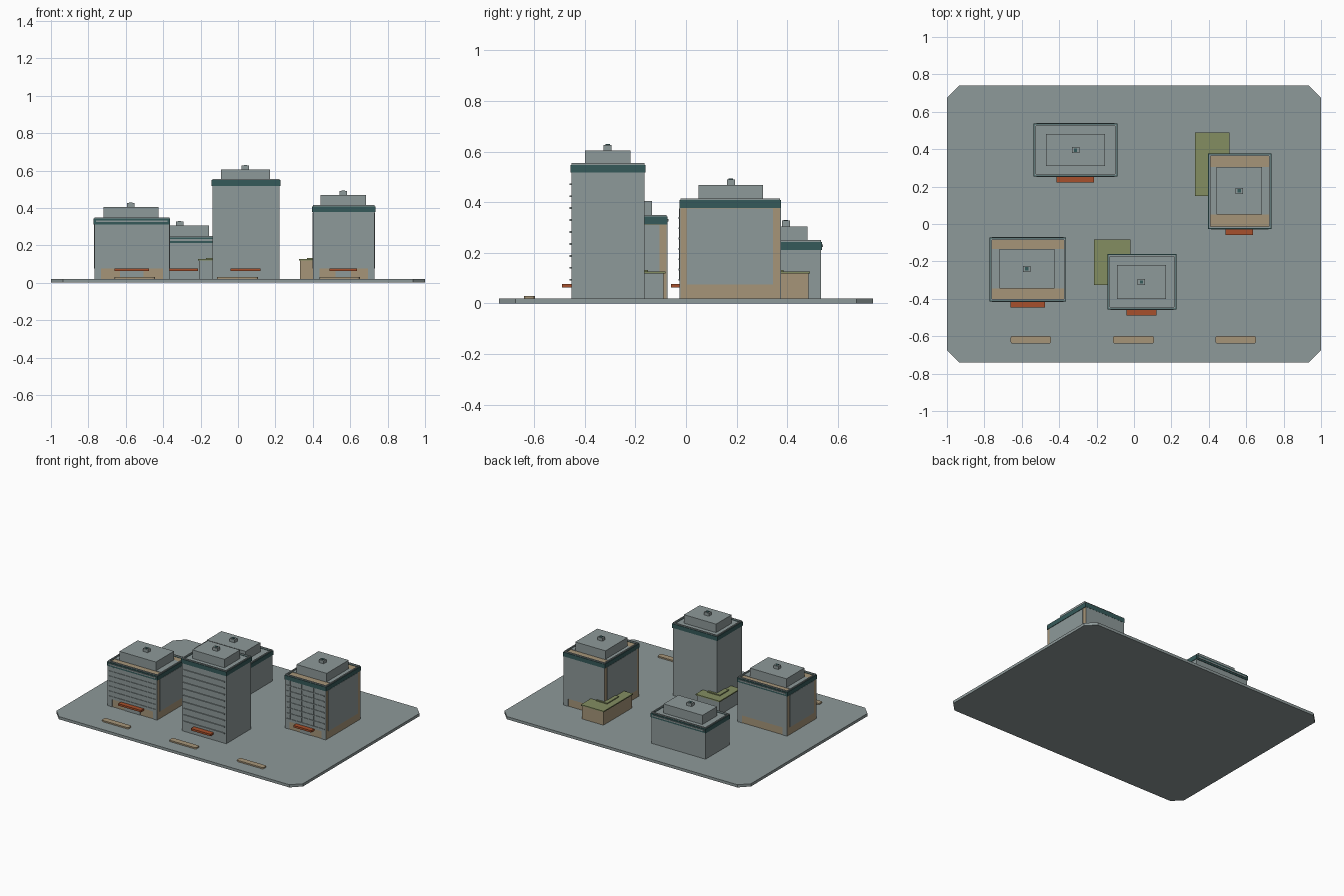
import bpy
import bmesh

cube = bpy.data.objects.get("Cube")
if cube:
    bpy.data.objects.remove(cube)


def material(name, rgb):
    m = bpy.data.materials.new(name)
    m.use_nodes = True
    color = (*rgb, 1)
    m.diffuse_color = color
    m.node_tree.nodes["Principled BSDF"].inputs["Base Color"].default_value = color
    return m


GREY = material("blue grey", (0.27, 0.32, 0.32))
TAN = material("tan", (0.38, 0.30, 0.19))
TEAL = material("dark teal", (0.036, 0.10, 0.10))
OLIVE = material("olive", (0.23, 0.27, 0.12))
RUST = material("rust orange", (0.39, 0.08, 0.025))
GROUND = 0.02


def boxes(name, mat, extents):
    """One object made of boxes, each given as (x0, x1, y0, y1, z0, z1)."""
    bm = bmesh.new()
    for x0, x1, y0, y1, z0, z1 in extents:
        for v in bmesh.ops.create_cube(bm, size=1)["verts"]:
            v.co.x = x1 if v.co.x > 0 else x0
            v.co.y = y1 if v.co.y > 0 else y0
            v.co.z = z1 if v.co.z > 0 else z0
    mesh = bpy.data.meshes.new(name)
    bm.to_mesh(mesh)
    bm.free()
    mesh.materials.append(mat)
    obj = bpy.data.objects.new(name, mesh)
    bpy.context.collection.objects.link(obj)
    return obj


def cut_corners(obj, amount, segments):
    """Bevel only the upright edges of a box."""
    bm = bmesh.new()
    bm.from_mesh(obj.data)
    upright = [e for e in bm.edges if abs(e.verts[0].co.z - e.verts[1].co.z) > 0.001]
    bmesh.ops.bevel(bm, geom=upright, offset=amount, offset_type='OFFSET',
                    segments=segments, profile=0.5, affect='EDGES')
    bm.to_mesh(obj.data)
    bm.free()


def ring(x0, x1, y0, y1, z0, z1, t):
    """Four walls of thickness t around a rectangle."""
    return [(x0, x1, y0, y0 + t, z0, z1), (x0, x1, y1 - t, y1, z0, z1),
            (x0, x0 + t, y0 + t, y1 - t, z0, z1), (x1 - t, x1, y0 + t, y1 - t, z0, z1)]


def tower(name, x0, x1, y0, y1, top, pent, canopy, floors, mullions=(), framed=False, rail=False):
    roof = top - 0.012
    p = 0.003
    # body, with grey facing plates where the frame is tan
    boxes(name + "_body", TAN if framed else GREY, [(x0, x1, y0, y1, GROUND, roof)])
    px0, px1, py0, py1, ptop = pent
    if framed:
        low = 0.075
        plates = [(x0 - p, x0, y0 + 0.025, y1 - 0.028, low, top - 0.04),
                  (x1, x1 + p, y0 + 0.025, y1 - 0.028, low, top - 0.04)]
        for f0, f1 in ((y0 - p, y0), (y1, y1 + p)):
            plates += [(x0, x1, f0, f1, low, top - 0.035),
                       (x0, x0 + 0.035, f0, f1, GROUND, low),
                       (x1 - 0.035, x1, f0, f1, GROUND, low)]
        plates += [(x0, px0, py0, py1, roof, roof + p), (px1, x1, py0, py1, roof, roof + p)]
        cx0, cx1 = canopy
        plates.append((cx0 + 0.03, cx1 - 0.03, y0 - p, y0, GROUND, low))
        boxes(name + "_facing", GREY, plates)
    # floor ledges and upright ribs on the front
    step = (top - 0.13) / floors
    ribs = [(x0 + 0.012, x1 - 0.012, y0 - 0.007, y0, 0.09 + i * step, 0.097 + i * step)
            for i in range(floors)]
    ribs += [(x0 + m * (x1 - x0) - 0.003, x0 + m * (x1 - x0) + 0.003, y0 - 0.006, y0,
              0.09, top - 0.04) for m in mullions]
    boxes(name + "_floor_ledges", GREY, ribs)
    # cornice band and parapet cap
    boxes(name + "_cornice", TEAL,
          ring(x0 - 0.004, x1 + 0.004, y0 - 0.004, y1 + 0.004, top - 0.038, top - 0.007, 0.012))
    boxes(name + "_parapet_cap", GREY, ring(x0, x1, y0, y1, top - 0.007, top, 0.008))
    if rail:
        z0, z1 = top - 0.026, top - 0.017
        boxes(name + "_rail", GREY, [(x0 + 0.01, x1 - 0.01, y0 - 0.008, y0 - 0.004, z0, z1),
                                     (x0 + 0.01, x1 - 0.01, y1 + 0.004, y1 + 0.008, z0, z1)])
    # penthouse and roof vent
    boxes(name + "_penthouse", GREY, [(px0, px1, py0, py1, roof, ptop)])
    cx, cy = (px0 + px1) / 2, (py0 + py1) / 2
    boxes(name + "_vent", GREY, [(cx - 0.02, cx + 0.02, cy - 0.016, cy + 0.016, ptop, ptop + 0.022)])
    boxes(name + "_vent_cap", TEAL,
          [(cx - 0.009, cx + 0.009, cy - 0.009, cy + 0.009, ptop + 0.022, ptop + 0.025)])
    # entrance canopy
    boxes(name + "_canopy", RUST, [(canopy[0], canopy[1], y0 - 0.037, y0, 0.062, 0.076)])


def annex(name, mat, x0, x1, y0, y1, step):
    top = 0.118
    boxes(name + "_body", mat, [(x0 + 0.006, x1 - 0.006, y0 + 0.006, y1 - 0.006, GROUND, top)])
    boxes(name + "_green_roof", OLIVE, [(x0, x1, y0, y1, top, top + 0.008),
                                        (*step, top + 0.008, top + 0.015)])


# ground slab with clipped corners
slab = boxes("ground_slab", GREY, [(-1, 1, -0.74, 0.74, 0, GROUND)])
cut_corners(slab, 0.065, 1)

# towers
tower("west_block", -0.768, -0.367, -0.41, -0.077, 0.35, (-0.72, -0.425, -0.345, -0.135, 0.405),
      (-0.66, -0.475), 6, (0.12,), framed=True, rail=True)
tower("rear_block", -0.532, -0.093, 0.258, 0.533, 0.25, (-0.47, -0.155, 0.31, 0.48, 0.305),
      (-0.415, -0.215), 4, rail=True)
tower("tall_block", -0.137, 0.222, -0.453, -0.165, 0.555, (-0.09, 0.17, -0.40, -0.22, 0.605),
      (-0.04, 0.12), 9)
tower("east_block", 0.40, 0.73, -0.022, 0.372, 0.415, (0.44, 0.685, 0.05, 0.305, 0.468),
      (0.49, 0.635), 7, (0.12, 0.4, 0.7), framed=True)

# low annexes with planted roofs
annex("east_annex", TAN, 0.325, 0.51, 0.15, 0.49, (0.37, 0.46, 0.25, 0.385))
annex("tall_annex", GREY, -0.215, -0.02, -0.325, -0.082, (-0.17, -0.07, -0.255, -0.15))

# rounded planters along the front
for i, (x0, x1) in enumerate([(-0.66, -0.443), (-0.113, 0.107), (0.435, 0.652)]):
    planter = boxes(f"planter_{i + 1}", TAN, [(x0, x1, -0.64, -0.598, GROUND, 0.03)])
    cut_corners(planter, 0.013, 3)
